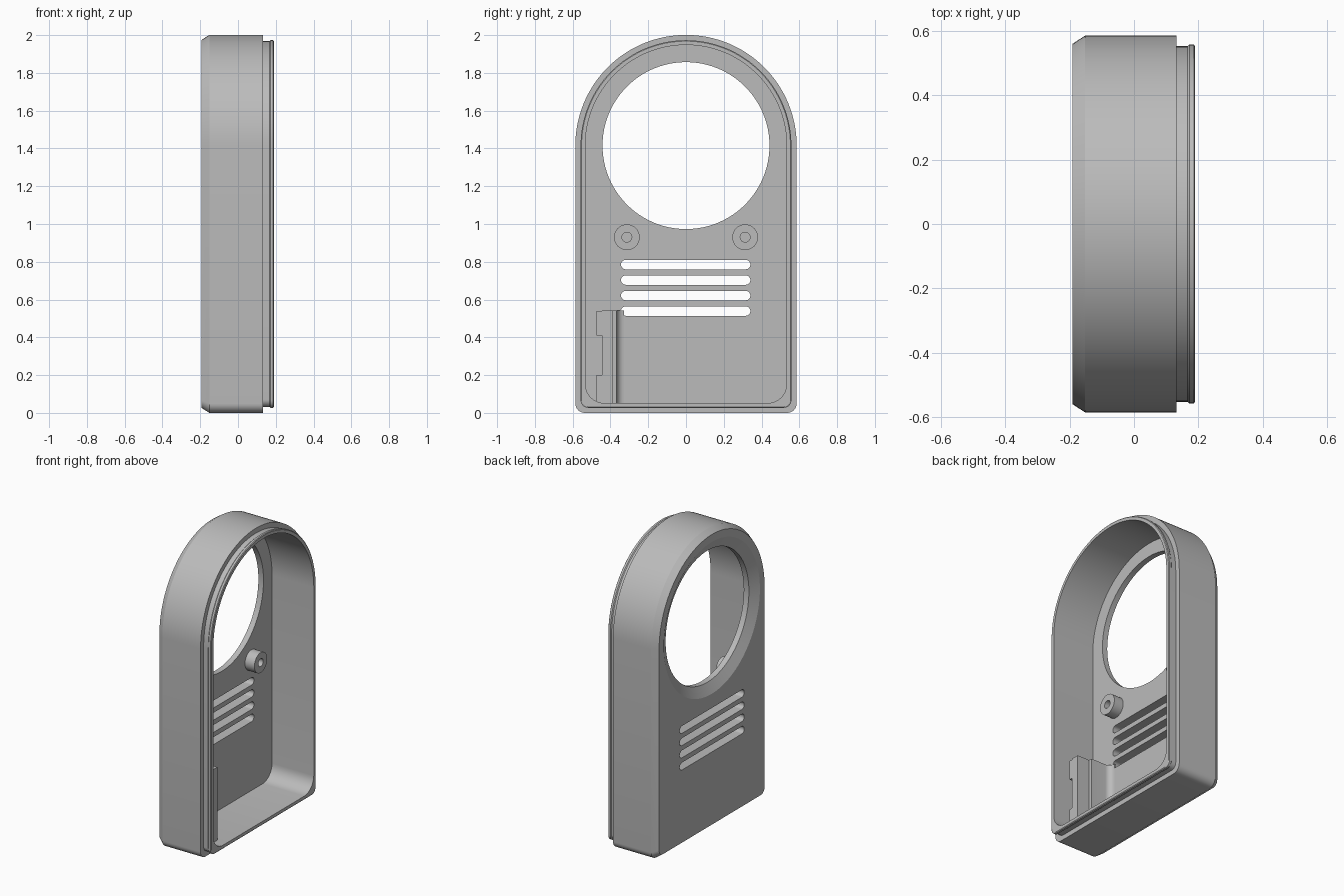
import bpy, bmesh, math
from mathutils import Matrix

if "Cube" in bpy.data.objects:
    bpy.data.objects.remove(bpy.data.objects["Cube"], do_unlink=True)

ARCH_Z = 1.415          # centre height of the rounded top and the big opening
BACK, FLOOR, SHOULDER, RIM = -0.192, -0.12, 0.132, 0.19

grey = bpy.data.materials.new("plain grey")
grey.use_nodes = True
grey.diffuse_color = (0.5, 0.5, 0.5, 1)
grey.node_tree.nodes["Principled BSDF"].inputs["Base Color"].default_value = (0.5, 0.5, 0.5, 1)


def make(name, bm, smooth=True):
    bmesh.ops.recalc_face_normals(bm, faces=bm.faces)
    mesh = bpy.data.meshes.new(name)
    bm.to_mesh(mesh)
    bm.free()
    mesh.materials.append(grey)
    obj = bpy.data.objects.new(name, mesh)
    bpy.context.collection.objects.link(obj)
    if smooth:
        shade(obj)
    return obj


def shade(obj):
    bpy.ops.object.select_all(action='DESELECT')
    obj.select_set(True)
    bpy.context.view_layer.objects.active = obj
    bpy.ops.object.shade_smooth_by_angle(angle=math.radians(25))


def arc(cy, cz, r, start, end, n):
    angles = [math.radians(start + (end - start) * i / n) for i in range(n + 1)]
    return [(cy + r * math.cos(a), cz + r * math.sin(a)) for a in angles]


def arch(half, bottom, corner):
    """Outline of a round-topped door shape."""
    return (arc(0, ARCH_Z, half, 0, 180, 64)
            + arc(corner - half, bottom + corner, corner, 180, 270, 8)
            + arc(half - corner, bottom + corner, corner, 270, 360, 8))


def loft(sections, closed=False):
    """Skin a list of (x, outline) sections; cap the ends unless closed."""
    bm = bmesh.new()
    rings = [[bm.verts.new((x, y, z)) for y, z in pts] for x, pts in sections]
    pairs = list(zip(rings, rings[1:]))
    if closed:
        pairs.append((rings[-1], rings[0]))
    else:
        bm.faces.new(rings[0])
        bm.faces.new(rings[-1])
    n = len(rings[0])
    for a, b in pairs:
        for i in range(n):
            j = (i + 1) % n
            bm.faces.new((a[i], a[j], b[j], b[i]))
    return bm


def disc(y, z, r, n=96):
    return arc(y, z, r, 0, 360 * (n - 1) / n, n - 1)


def box(name, x, y, z):
    bm = bmesh.new()
    size = [b - a for a, b in (x, y, z)]
    mid = [(a + b) / 2 for a, b in (x, y, z)]
    bmesh.ops.create_cube(bm, size=1, matrix=Matrix.Translation(mid) @ Matrix.Diagonal((*size, 1)))
    return make(name, bm)


# Hollow housing: chamfered back, outer wall, stepped lip with a bead, cavity
housing = make("housing", loft([
    (BACK, arch(0.56, 0.026, 0.04)),
    (-0.152, arch(0.586, 0, 0.05)),
    (SHOULDER, arch(0.586, 0, 0.05)),
    (SHOULDER, arch(0.553, 0.032, 0.04)),
    (0.166, arch(0.553, 0.032, 0.04)),
    (0.172, arch(0.558, 0.027, 0.04)),
    (0.186, arch(0.558, 0.027, 0.04)),
    (RIM, arch(0.553, 0.032, 0.04)),
    (RIM, arch(0.533, 0.052, 0.1)),
    (FLOOR, arch(0.533, 0.052, 0.1)),
]), smooth=False)

# Cutters: flared round opening and four vent slots
cutters = [make("opening_cutter", loft([
    (BACK - 0.02, disc(0, ARCH_Z, 0.55)),
    (BACK, disc(0, ARCH_Z, 0.51)),
    (-0.158, disc(0, ARCH_Z, 0.442)),
    (0, disc(0, ARCH_Z, 0.442)),
]), smooth=False)]
for i in range(4):
    z = 0.785 - 0.082 * i
    slot = arc(0.316, z, 0.025, -90, 90, 10) + arc(-0.319, z, 0.025, 90, 270, 10)
    cutters.append(make("slot_cutter", loft([(BACK - 0.1, slot), (0, slot)]), smooth=False))

for cutter in cutters:
    mod = housing.modifiers.new("cut", 'BOOLEAN')
    mod.operation = 'DIFFERENCE'
    mod.solver = 'EXACT'
    mod.object = cutter
bpy.context.view_layer.update()
cut_mesh = bpy.data.meshes.new_from_object(
    housing.evaluated_get(bpy.context.evaluated_depsgraph_get()))
housing.modifiers.clear()
housing.data = cut_mesh
for cutter in cutters:
    bpy.data.objects.remove(cutter, do_unlink=True)
shade(housing)

# Screw bosses with a blind centre hole
for side, y in (("left", 0.313), ("right", -0.313)):
    make("screw_boss_" + side, loft([
        (FLOOR - 0.01, disc(y, 0.93, 0.068, 40)),
        (-0.05, disc(y, 0.93, 0.068, 40)),
        (-0.05, disc(y, 0.93, 0.026, 40)),
        (FLOOR, disc(y, 0.93, 0.026, 40)),
    ]))

# Upright bracket: thin wall, thicker foot with a fillet into the floor
profile = [(0.12, -0.445), (0.12, -0.39), (0.03, -0.39), (0.03, -0.367)]
for i in range(9):
    a = math.radians(180 + 90 * i / 8)
    profile.append((FLOOR + 0.04 + 0.04 * math.sin(a), -0.327 + 0.04 * math.cos(a)))
profile += [(FLOOR - 0.01, -0.327), (FLOOR - 0.01, -0.445)]
bm = bmesh.new()
face = bm.faces.new([bm.verts.new((x, y, 0.05)) for x, y in profile])
top = bmesh.ops.extrude_face_region(bm, geom=[face])["geom"]
bmesh.ops.translate(bm, vec=(0, 0, 0.492),
                    verts=[v for v in top if isinstance(v, bmesh.types.BMVert)])
make("bracket", bm)

# Two clip tabs on the outer side of the bracket
for name, z in (("lower", (0.052, 0.2)), ("upper", (0.41, 0.54))):
    box("clip_tab_" + name, (0.07, 0.115), (-0.473, -0.44), z)
